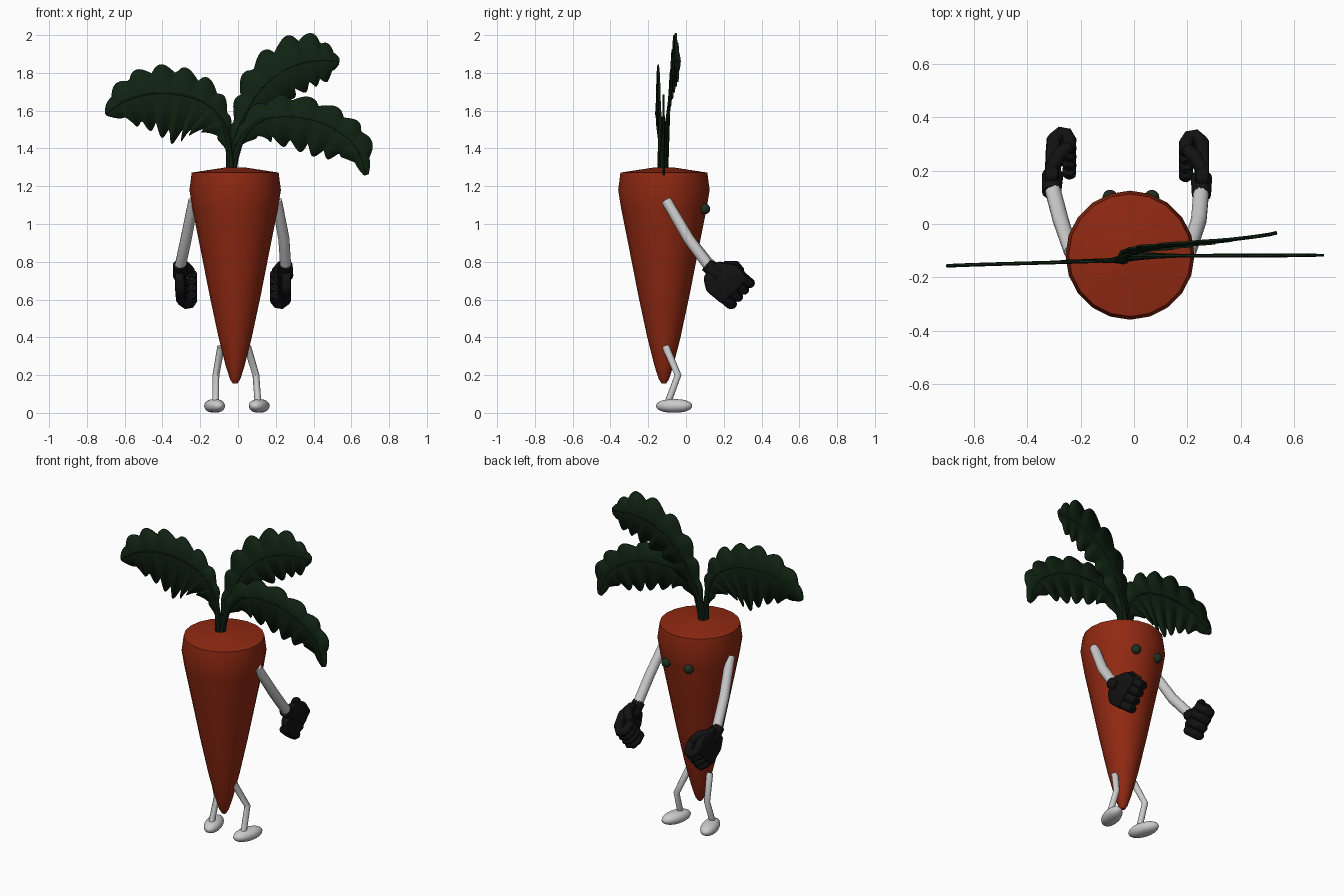
import bpy, bmesh, math
from mathutils import Vector, Matrix

if "Cube" in bpy.data.objects:
    bpy.data.objects.remove(bpy.data.objects["Cube"])


def mat(name, rgb):
    m = bpy.data.materials.new(name)
    m.diffuse_color = (*rgb, 1)
    m.use_nodes = True
    m.node_tree.nodes["Principled BSDF"].inputs["Base Color"].default_value = m.diffuse_color
    return m


ORANGE = mat("orange", (0.28, 0.022, 0.006))
GREEN = mat("leaf_green", (0.005, 0.016, 0.006))
BLACK = mat("black", (0.006, 0.006, 0.006))
EYE = mat("eye_green", (0.012, 0.03, 0.016))


def finish(o, material=None, angle=40):
    if material:
        o.data.materials.append(material)
    bpy.ops.object.select_all(action='DESELECT')
    o.select_set(True)
    bpy.context.view_layer.objects.active = o
    if o.type == 'CURVE':
        bpy.ops.object.convert(target='MESH')
        o = bpy.context.object
    bpy.ops.object.shade_smooth_by_angle(angle=math.radians(angle))
    return o


def mesh_obj(name, bm):
    bmesh.ops.recalc_face_normals(bm, faces=bm.faces)
    me = bpy.data.meshes.new(name)
    bm.to_mesh(me)
    bm.free()
    o = bpy.data.objects.new(name, me)
    bpy.context.collection.objects.link(o)
    return o


def tube(name, pts, radii, material=None, res=4):
    cu = bpy.data.curves.new(name, 'CURVE')
    cu.dimensions = '3D'
    cu.bevel_depth = 1
    cu.bevel_resolution = res
    cu.use_fill_caps = True
    s = cu.splines.new('POLY')
    s.points.add(len(pts) - 1)
    for p, co, r in zip(s.points, pts, radii):
        p.co = (*co, 1)
        p.radius = r
    o = bpy.data.objects.new(name, cu)
    bpy.context.collection.objects.link(o)
    return finish(o, material)


def ball(name, loc, scale, material=None, yaw=0, power=1):
    bm = bmesh.new()
    bmesh.ops.create_uvsphere(bm, u_segments=20, v_segments=12, radius=1)
    for v in bm.verts:      # power < 1 flattens top and bottom
        v.co.z = math.copysign(abs(v.co.z), v.co.z)
        k = max(math.hypot(v.co.x, v.co.y), 1e-6)
        v.co.x *= k ** (power - 1)
        v.co.y *= k ** (power - 1)
    bmesh.ops.transform(bm, verts=bm.verts, matrix=Matrix.Translation(loc) @
                        Matrix.Rotation(yaw, 4, 'Z') @ Matrix.Diagonal((*scale, 1)))
    return finish(mesh_obj(name, bm), material)


def smooth_path(pts, n):
    """Catmull-Rom samples through tuples of any length."""
    P = [pts[0]] + list(pts) + [pts[-1]]
    out = []
    segs = len(pts) - 1
    for i in range(n + 1):
        u = i / n * segs
        k = min(int(u), segs - 1)
        t = u - k
        out.append([0.5 * (2 * b + (c - a) * t + (2 * a - 5 * b + 4 * c - d) * t * t
                           + (3 * b - a - 3 * c + d) * t ** 3)
                    for a, b, c, d in zip(*P[k:k + 4])])
    return out


# root body: lathed profile
SIDES, CX, CY = 20, -0.015, -0.117
profile = [(0.012, 0.155), (0.028, 0.18), (0.05, 0.25), (0.088, 0.40), (0.135, 0.62),
           (0.19, 0.90), (0.226, 1.08), (0.242, 1.18), (0.23, 1.272), (0.06, 1.298)]
bm = bmesh.new()
rings = [[bm.verts.new((CX + r * math.cos(2 * math.pi * i / SIDES),
                        CY + r * math.sin(2 * math.pi * i / SIDES), z))
          for i in range(SIDES)] for r, z in profile]
for a, b in zip(rings, rings[1:]):
    for i in range(SIDES):
        j = (i + 1) % SIDES
        bm.faces.new((a[i], a[j], b[j], b[i]))
bm.faces.new(rings[0])
bm.faces.new(rings[-1])
finish(mesh_obj("root_body", bm), ORANGE)

# eyes on the +y side
for side, x in (("left", -0.09), ("right", 0.067)):
    ball(side + "_eye", (x, 0.1, 1.08), (0.028,) * 3, EYE)

# arms and gloves
D = Vector((0, 0.76, -0.65))     # along the hand
N = Vector((0, 0.65, 0.76))      # across the hand
palm_shape = [(0, -0.06), (0.06, -0.106), (0.17, -0.104), (0.19, 0.085),
              (0.1, 0.108), (0, 0.05)]
ARMS = {
    "right": [(0.205, -0.105, 1.125), (0.243, 0.015, 0.92), (0.253, 0.13, 0.765)],
    "left": [(-0.235, -0.105, 1.125), (-0.275, 0.015, 0.92), (-0.308, 0.14, 0.765)],
}
for side, pts in ARMS.items():
    S = Vector((-1 if side == "right" else 1, 0, 0))   # toward the body
    W = Vector(pts[2])
    d_axis = D + (S * 0.05 if side == "left" else Vector())

    def hand(s, d, n):
        return W + S * s + d_axis * d + N * n

    tube(side + "_arm", pts, [0.028, 0.03, 0.03])
    tube(side + "_cuff", [hand(0, -0.03, 0), hand(0, 0.06, 0)], [0.036, 0.04], BLACK)
    bm = bmesh.new()
    lo = [bm.verts.new(hand(-0.028, d, n)) for d, n in palm_shape]
    hi = [bm.verts.new(hand(0.024, d, n)) for d, n in palm_shape]
    bm.faces.new(lo)
    bm.faces.new(hi)
    for i in range(6):
        j = (i + 1) % 6
        bm.faces.new((lo[i], lo[j], hi[j], hi[i]))
    bmesh.ops.bevel(bm, geom=bm.edges[:], offset=0.014, segments=2,
                    profile=0.5, affect='EDGES')
    finish(mesh_obj(side + "_palm", bm), BLACK)
    for k, n in enumerate((-0.076, -0.026, 0.024, 0.07)):
        path = [(0, 0.14), (0.003, 0.18), (0.022, 0.203), (0.046, 0.197),
                (0.058, 0.17), (0.058, 0.125), (0.056, 0.112)]
        tube(f"{side}_finger_{k + 1}", [hand(s, d, n) for s, d in path],
             [0.026] * 6 + [0.014], BLACK)
    tube(side + "_thumb", [hand(0, 0.05, 0.06), hand(0.025, 0.085, 0.09),
                           hand(0.05, 0.12, 0.085), hand(0.056, 0.145, 0.07)],
         [0.026, 0.027, 0.025, 0.014], BLACK)

# legs and feet
LEGS = {
    "right": [(0.05, -0.108, 0.35), (0.095, -0.042, 0.2), (0.106, -0.098, 0.05)],
    "left": [(-0.09, -0.108, 0.35), (-0.117, -0.042, 0.2), (-0.118, -0.098, 0.05)],
}
for side, pts in LEGS.items():
    tube(side + "_leg", pts, [0.02, 0.018, 0.018])
    sign = 1 if side == "right" else -1
    ball(side + "_foot", (pts[2][0] + 0.006 * sign, -0.063, 0.037),
         (0.05, 0.1, 0.036), yaw=-0.28 * sign, power=0.8)

# leaves: midrib rows are (x, z, half width one side, half width other side)
LEAVES = {
    "left_leaf": (-0.128, -0.157, 8, [
        (-0.04, 1.29, .012, .012), (-0.05, 1.42, .012, .03), (-0.085, 1.55, .05, .13),
        (-0.175, 1.64, .11, .21), (-0.31, 1.685, .14, .25), (-0.46, 1.69, .14, .2),
        (-0.6, 1.65, .1, .14), (-0.70, 1.58, .012, .012)]),
    "upper_leaf": (-0.118, -0.033, 7, [
        (-0.035, 1.29, .012, .012), (-0.015, 1.43, .03, .02), (0.045, 1.59, .075, .09),
        (0.125, 1.72, .12, .125), (0.245, 1.815, .145, .15), (0.37, 1.86, .15, .135),
        (0.47, 1.865, .09, .11), (0.535, 1.86, .015, .015)]),
    "right_leaf": (-0.12, -0.117, 7, [
        (-0.03, 1.29, .012, .012), (0.01, 1.43, .03, .02), (0.105, 1.54, .08, .11),
        (0.245, 1.57, .11, .155), (0.405, 1.55, .105, .175), (0.54, 1.485, .1, .16),
        (0.63, 1.40, .085, .09), (0.68, 1.26, .012, .012)]),
}
for name, (y0, y1, lobes, rows) in LEAVES.items():
    n = 84
    samples = smooth_path(rows, n)
    flip = -1 if name == "left_leaf" else 1
    bm = bmesh.new()
    grid, rib = [], []
    for i, (x, z, up, low) in enumerate(samples):
        a, b = samples[max(i - 1, 0)], samples[min(i + 1, n)]
        t = Vector((b[0] - a[0], 0, b[1] - a[1])).normalized()
        side = Vector((-t.z, 0, t.x)) * flip
        u = i / n
        c = Vector((x, y0 + (y1 - y0) * u, z))
        ph = (u * lobes * 1.25) % 1
        tooth = 0.74 + 0.32 * math.sin(math.pi * ph ** 1.5) ** 0.7
        grid.append([bm.verts.new(p) for p in (c + side * max(up, .008) * tooth, c,
                                               c - side * max(low, .008) * tooth)])
        if i % 6 == 0:
            rib.append(c)
    for p, q in zip(grid, grid[1:]):
        for k in (0, 1):
            bm.faces.new((p[k], p[k + 1], q[k + 1], q[k]))
    leaf = mesh_obj(name, bm)
    sol = leaf.modifiers.new("thickness", 'SOLIDIFY')
    sol.thickness = 0.009
    sol.offset = 0
    finish(leaf, GREEN)
    tube(name + "_stem", rib, [max(0.024 * (1 - 2.2 * i / len(rib)), 0.007)
                               for i in range(len(rib))], GREEN, 2)
